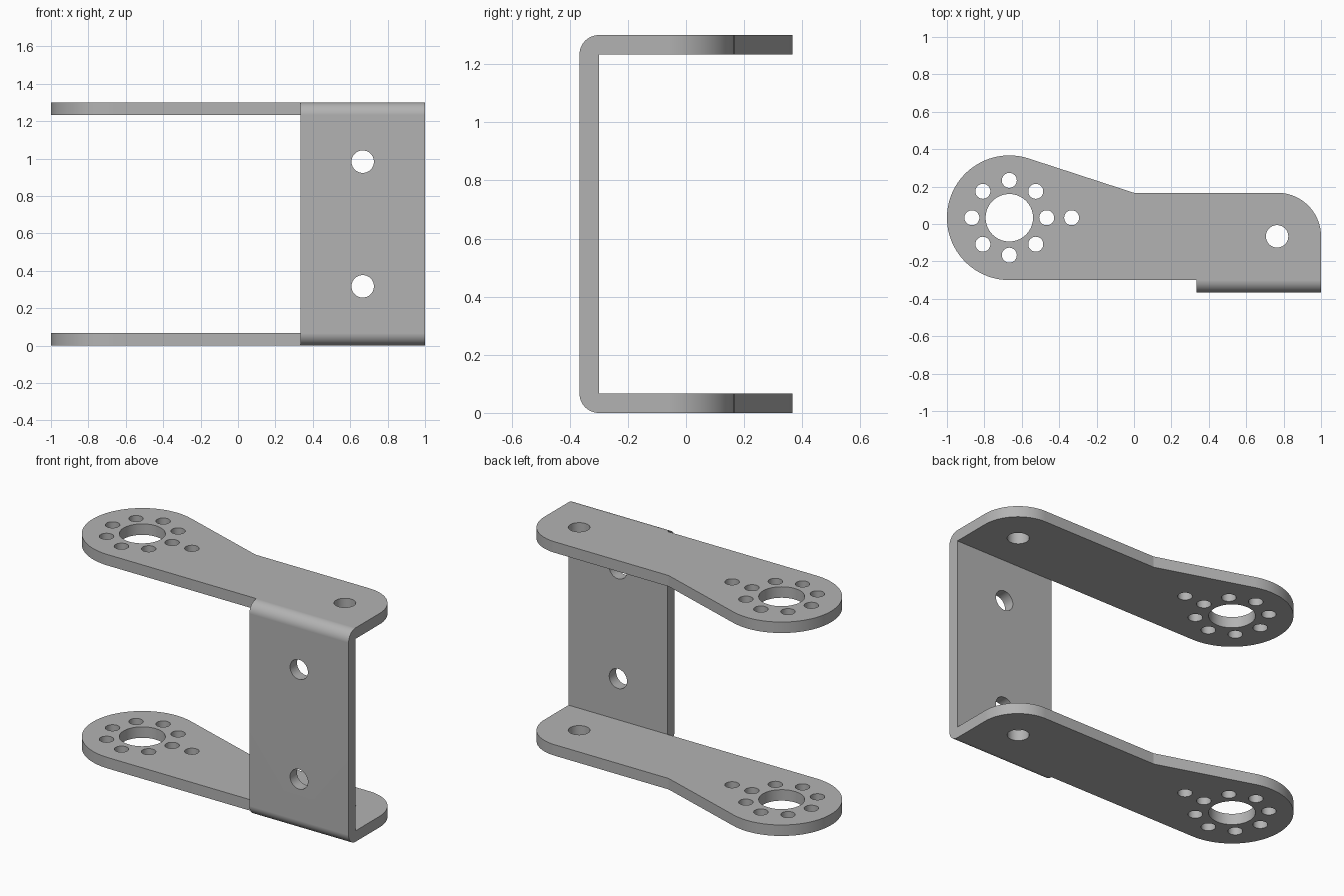
import bpy, bmesh, math
from mathutils import Matrix, Vector

cube = bpy.data.objects.get("Cube")
if cube:
    bpy.data.objects.remove(cube, do_unlink=True)

T = 1 / 15               # sheet thickness
H = 1.3                  # overall height
INNER, OUTER = -0.3, -0.3 - T
HUB = Vector((-2 / 3, 1 / 30))
HUB_R = 1 / 3
WEB_X = 1 / 3            # where the bent web begins

metal = bpy.data.materials.new("grey metal")
metal.use_nodes = True
grey = (0.45, 0.45, 0.45, 1)
metal.diffuse_color = grey
metal.node_tree.nodes["Principled BSDF"].inputs["Base Color"].default_value = grey


def arc(cx, cy, r, start, end, steps):
    angles = [math.radians(start + (end - start) * i / steps) for i in range(steps + 1)]
    return [(cx + r * math.cos(a), cy + r * math.sin(a)) for a in angles]


def prism(name, points, low, high, to_world):
    """Extrude a closed profile; to_world maps (u, v, depth) to a position."""
    bm = bmesh.new()
    face = bm.faces.new([bm.verts.new(to_world(u, v, low)) for u, v in points])
    shift = Vector(to_world(0, 0, high)) - Vector(to_world(0, 0, low))
    new = bmesh.ops.extrude_face_region(bm, geom=[face])["geom"]
    bmesh.ops.translate(bm, vec=shift, verts=[v for v in new if isinstance(v, bmesh.types.BMVert)])
    bmesh.ops.recalc_face_normals(bm, faces=bm.faces)
    mesh = bpy.data.meshes.new(name)
    bm.to_mesh(mesh)
    bm.free()
    mesh.materials.append(metal)
    obj = bpy.data.objects.new(name, mesh)
    bpy.context.collection.objects.link(obj)
    return obj


def boolean(obj, tool, operation):
    tool.hide_render = True
    mod = obj.modifiers.new(operation.title(), 'BOOLEAN')
    mod.operation, mod.solver, mod.object = operation, 'EXACT', tool
    bpy.context.view_layer.objects.active = obj
    bpy.ops.object.modifier_apply(modifier=mod.name)
    bpy.data.objects.remove(tool, do_unlink=True)


def upright(x, y, z):
    return (x, y, z)


# Folded channel: two flanges and a web with rounded outer bends
profile = [(0.6, 0)] + arc(INNER, T, T, 270, 180, 14)
profile += arc(INNER, H - T, T, 180, 90, 14) + [(0.6, H)]
profile += [(0.6, H - T), (INNER, H - T), (INNER, T), (0.6, T)]
bracket = prism("bracket", profile, -1.2, 1.2, lambda y, z, x: (x, y, z))

# Trim to the plan outline: round hub, tapered arm, rounded rear corner
knee = Vector((0, 1 / 6))
to_knee = knee - HUB
tangent = math.degrees(math.atan2(to_knee.y, to_knee.x) + math.acos(HUB_R / to_knee.length))
outline = arc(HUB.x, HUB.y, HUB_R, tangent, 270, 48) + [(WEB_X, INNER), (WEB_X, -0.6), (1, -0.6)]
outline += arc(1 - 0.233, knee.y - 0.233, 0.233, 0, 90, 24) + [tuple(knee)]
boolean(bracket, prism("outline_trim", outline, -0.2, H + 0.2, upright), 'INTERSECT')


def drill(u, v, r, low, high, to_world):
    circle = arc(u, v, r, 0, 360, 40)[:-1]
    boolean(bracket, prism("drill", circle, low, high, to_world), 'DIFFERENCE')


# Holes through both arms: hub bore, bolt circle, extra bolt hole, pivot hole
arm_holes = [(HUB.x, HUB.y, 0.127), (HUB.x + 1 / 3, HUB.y, 0.04), (0.765, -0.066, 0.06)]
for i in range(8):
    a = i * math.pi / 4
    arm_holes.append((HUB.x + 0.2 * math.cos(a), HUB.y + 0.2 * math.sin(a), 0.04))
for x, y, r in arm_holes:
    drill(x, y, r, -0.2, H + 0.2, upright)

# Mounting holes through the web
for side in (-1, 1):
    drill(2 / 3, H / 2 + side / 3, 0.06, OUTER - 0.2, INNER + 0.1, lambda x, z, y: (x, y, z))

# Smooth bends and holes, crisp sheet edges
bpy.ops.object.select_all(action='DESELECT')
bracket.select_set(True)
bpy.context.view_layer.objects.active = bracket
bpy.ops.object.shade_smooth_by_angle(angle=math.radians(16))
weighted = bracket.modifiers.new("Weighted Normal", 'WEIGHTED_NORMAL')
weighted.keep_sharp = True
